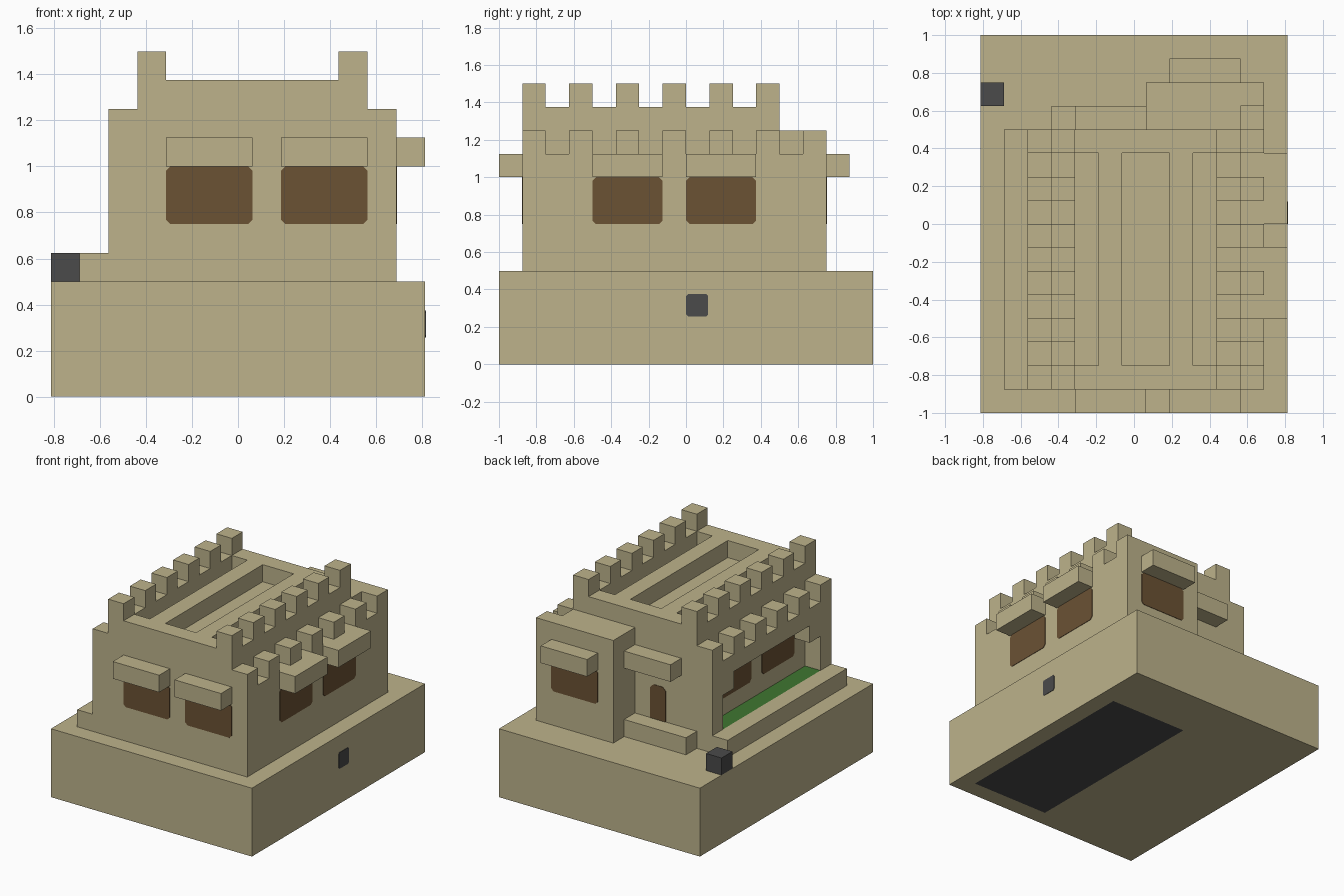
import bpy, bmesh
from mathutils import Vector

cube = bpy.data.objects.get("Cube")
if cube:
    bpy.data.objects.remove(cube, do_unlink=True)

# Everything sits on a block grid: 13 x 16 x 12 blocks
U = 0.125
THIN = 0.025  # plate thickness in blocks


def place(x, y, z):
    return Vector(((x - 6.5) * U, (y - 8) * U, z * U))


def material(name, r, g, b):
    m = bpy.data.materials.new(name)
    m.use_nodes = True
    m.diffuse_color = (r, g, b, 1)
    bsdf = m.node_tree.nodes["Principled BSDF"]
    bsdf.inputs["Base Color"].default_value = (r, g, b, 1)
    bsdf.inputs["Roughness"].default_value = 0.9
    return m


SAND = material("sandstone", 0.51, 0.45, 0.26)
WOOD = material("brown_shutter", 0.147, 0.084, 0.034)
DARK = material("dark_grey", 0.069, 0.069, 0.069)
GRASS = material("green_floor", 0.05, 0.18, 0.03)


def finish(name, bm, *mats):
    bmesh.ops.recalc_face_normals(bm, faces=bm.faces)
    me = bpy.data.meshes.new(name)
    bm.to_mesh(me)
    bm.free()
    for m in mats:
        me.materials.append(m)
    ob = bpy.data.objects.new(name, me)
    bpy.context.collection.objects.link(ob)
    return ob


def prism(name, axis, outline, start, end, mat=SAND):
    """Extrude a 2D outline along x (outline in y,z) or y (outline in x,z)."""
    bm = bmesh.new()

    def point(a, b, t):
        return place(t, a, b) if axis == "x" else place(a, t, b)

    face = bm.faces.new([bm.verts.new(point(a, b, start)) for a, b in outline])
    grown = bmesh.ops.extrude_face_region(bm, geom=[face])["geom"]
    moved = [v for v in grown if isinstance(v, bmesh.types.BMVert)]
    shift = point(0, 0, end) - point(0, 0, start)
    bmesh.ops.translate(bm, verts=moved, vec=shift)
    return finish(name, bm, mat)


def box(name, x, y, z, mat=SAND):
    outline = [(x[0], z[0]), (x[1], z[0]), (x[1], z[1]), (x[0], z[1])]
    return prism(name, "y", outline, y[0], y[1], mat)


def plate(name, axis, a, b, at, out, mat=WOOD, cut=0.15):
    """Thin panel with clipped corners lying on a wall."""
    (a0, a1), (b0, b1) = a, b
    outline = [(a0 + cut, b0), (a1 - cut, b0), (a1, b0 + cut), (a1, b1 - cut),
               (a1 - cut, b1), (a0 + cut, b1), (a0, b1 - cut), (a0, b0 + cut)]
    return prism(name, axis, outline, at, at + out * THIN, mat)


def battlement(y_end, top):
    """Crenellated top edge, listed from the back to the front."""
    edge = []
    for y in range(y_end, 1, -1):
        h = top if (y_end - y) % 2 == 0 else top - 1
        edge += [(y, h), (y - 1, h)]
    return edge


# Plinth with a dark panel marked out on its underside
panel_x, panel_y = (7, 12), (1, 12.8)
bm = bmesh.new()
bmesh.ops.create_cube(bm, size=1)
for v in bm.verts:
    v.co = place(6.5 + 13 * v.co.x, 8 + 16 * v.co.y, 2 + 4 * v.co.z)
cuts = [(place(x, 0, 0), (1, 0, 0)) for x in panel_x]
cuts += [(place(0, y, 0), (0, 1, 0)) for y in panel_y]
for co, no in cuts:
    under = [f for f in bm.faces if f.calc_center_median().z < 0.001]
    edges = {e for f in under for e in f.edges}
    bmesh.ops.bisect_plane(bm, geom=under + list(edges), plane_co=co, plane_no=no)
lo, hi = place(panel_x[0], panel_y[0], 0), place(panel_x[1], panel_y[1], 0)
for f in bm.faces:
    c = f.calc_center_median()
    if c.z < 0.001 and lo.x < c.x < hi.x and lo.y < c.y < hi.y:
        f.material_index = 1
finish("plinth", bm, SAND, DARK)
plate("plinth_button", "x", (8, 8.95), (2.05, 3), 13, 1, DARK, 0.08)

# Main keep with sunken roof troughs between ribs
box("keep_core", (4, 10), (1, 12), (4, 10))
for name, y in (("front", 1), ("back", 11)):
    box("roof_beam_" + name, (4, 10), (y, y + 1), (10, 11))
for name, x in (("right", 5), ("left", 8)):
    box("roof_rib_" + name, (x, x + 1), (2, 11), (10, 11))

# Tall inner battlement walls
for name, x in (("right", 3), ("left", 10)):
    prism("inner_battlement_" + name, "x",
          [(1, 4), (12, 4)] + battlement(12, 12), x, x + 1)

# Lower outer walls: plain on the left, open gallery on the right
prism("outer_wall_left", "x", [(1, 4), (14, 4)] + battlement(14, 10), 11, 12)
gallery = [(2, 4), (2, 7), (3, 7), (3, 8), (10, 8), (10, 7), (11, 7), (11, 4)]
prism("outer_wall_right", "x",
      [(1, 4)] + gallery + [(12, 4)] + battlement(12, 10), 2, 3)
box("gallery_floor", (2, 3), (2, 11), (4, 5), GRASS)
box("gallery_ledge", (1, 2), (1, 12), (4, 5))

# Rear annex, porch wall and corner block
box("rear_annex", (7, 11), (12, 14), (4, 10))
box("porch_wall", (3, 7), (12, 13), (4, 5))
box("porch_awning", (4, 7), (12, 13), (8, 9))
plate("door", "y", (5, 6), (4, 7), 12, 1, WOOD, 0.2)
box("corner_block", (0, 1), (13, 14), (4, 5), DARK)

# Windows with awnings
SILL, HEAD = 6, 8
for i, x in enumerate((4, 8)):
    plate(f"front_window_{i}", "y", (x, x + 3), (SILL, HEAD), 1, -1)
    box(f"front_awning_{i}", (x, x + 3), (0, 1), (HEAD, HEAD + 1))
for i, y in enumerate((4, 8)):
    plate(f"left_window_{i}", "x", (y, y + 3), (SILL, HEAD), 12, 1)
    box(f"left_awning_{i}", (12, 13), (y, y + 3), (HEAD, HEAD + 1))
for i, y in enumerate((3, 7)):
    plate(f"gallery_window_{i}", "x", (y, y + 3), (SILL, HEAD), 3, -1)
plate("rear_window", "y", (8, 11), (SILL, HEAD), 14, 1)
box("rear_awning", (8, 11), (14, 15), (HEAD, HEAD + 1))
